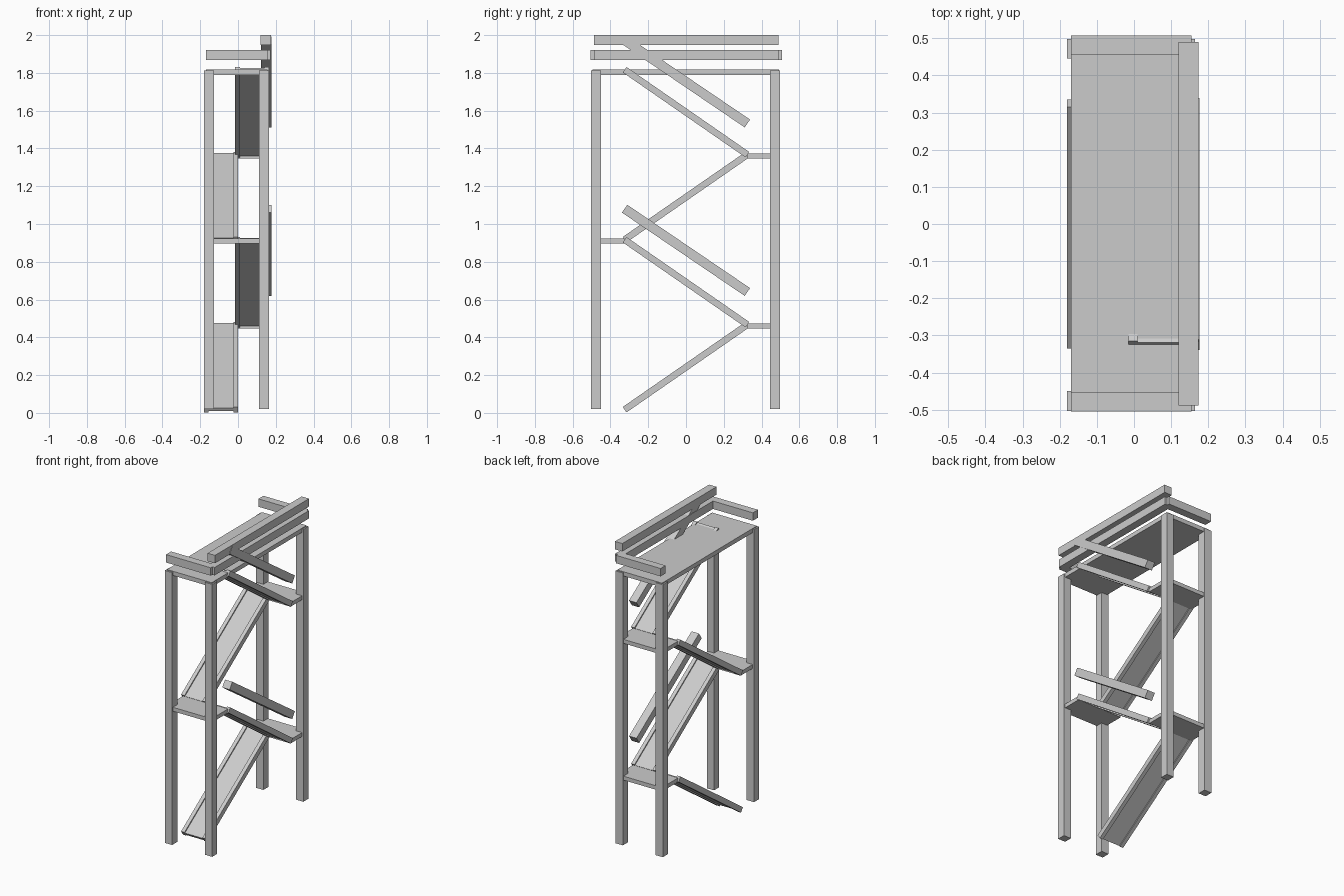
import bpy
import bmesh
from math import atan2, hypot
from mathutils import Matrix, Vector

cube = bpy.data.objects.get("Cube")
if cube:
    bpy.data.objects.remove(cube, do_unlink=True)

grey = bpy.data.materials.new("light_grey")
grey.use_nodes = True
GREY = (0.6, 0.6, 0.6, 1)
grey.diffuse_color = GREY
grey.node_tree.nodes["Principled BSDF"].inputs["Base Color"].default_value = GREY


def build(name, parts):
    """Make one object from (centre, size, tilt about x) boxes."""
    bm = bmesh.new()
    for centre, size, tilt in parts:
        matrix = (Matrix.Translation(centre) @ Matrix.Rotation(tilt, 4, "X")
                  @ Matrix.Diagonal((*size, 1)))
        bmesh.ops.create_cube(bm, size=1, matrix=matrix)
    mesh = bpy.data.meshes.new(name)
    bm.to_mesh(mesh)
    bm.free()
    mesh.materials.append(grey)
    obj = bpy.data.objects.new(name, mesh)
    bpy.context.collection.objects.link(obj)
    return obj


def box(name, x, y, z):
    """Upright box from its x, y and z ranges."""
    lo, hi = Vector((x[0], y[0], z[0])), Vector((x[1], y[1], z[1]))
    return build(name, [((lo + hi) / 2, hi - lo, 0)])


def slope(x, start, end, thick):
    """Tilted bar between two (y, z) points, spanning an x range."""
    dy, dz = end[0] - start[0], end[1] - start[1]
    centre = (sum(x) / 2, (start[0] + end[0]) / 2, (start[1] + end[1]) / 2)
    return centre, (x[1] - x[0], hypot(dy, dz), thick), atan2(dz, dy)


RUN = 0.325      # half length of a flight along y
RISE = 0.45      # height gained per flight
FOOT = 0.017     # height of the lowest flight's centre line
LEFT, RIGHT = (-0.18, 0.0), (-0.015, 0.165)

# Corner posts
for side, x in (("right", (-0.18, -0.127)), ("left", (0.111, 0.164))):
    for end, y in (("front", (-0.503, -0.45)), ("back", (0.445, 0.498))):
        box(f"{end}_{side}_post", x, y, (0.02, 1.812))

# Zigzag flights: a thin panel between two edge stringers
for i in range(4):
    low = FOOT + i * RISE
    odd = i % 2
    x = RIGHT if odd else LEFT
    turn = -1 if odd else 1
    a, b = (-RUN * turn, low), (RUN * turn, low + RISE)
    if odd:
        a, b = b, a
    edge = 0.025
    build(f"stair_flight_{i + 1}", [
        slope((x[0], x[0] + edge), a, b, 0.035),
        slope((x[1] - edge, x[1]), a, b, 0.035),
        slope((x[0] + edge, x[1] - edge), a, b, 0.02),
    ])

# Landings at the turns
for i in range(3):
    top = FOOT + (i + 1) * RISE + 0.006
    y = (-0.495, -0.325) if i % 2 else (0.325, 0.492)
    box(f"landing_{i + 1}", (-0.17, 0.155), y, (top - 0.026, top))

# Top deck
box("top_deck", (-0.17, 0.155), (-0.495, 0.492), (1.79, 1.818))

# Sloping handrails beside the outer flights
for i, z in enumerate((0.64, 1.532)):
    build(f"sloping_handrail_{i + 1}", [
        slope((0.123, 0.177), (-RUN, z + 0.441), (RUN, z), 0.05)])

# Guard rails around the deck
box("upper_side_rail", (0.12, 0.174), (-0.488, 0.49), (1.948, 2.0))
box("lower_side_rail", (0.12, 0.172), (-0.488, 0.49), (1.868, 1.92))
box("front_end_rail", (-0.17, 0.155), (-0.505, -0.452), (1.868, 1.92))
box("back_end_rail", (-0.17, 0.155), (0.455, 0.507), (1.868, 1.92))
